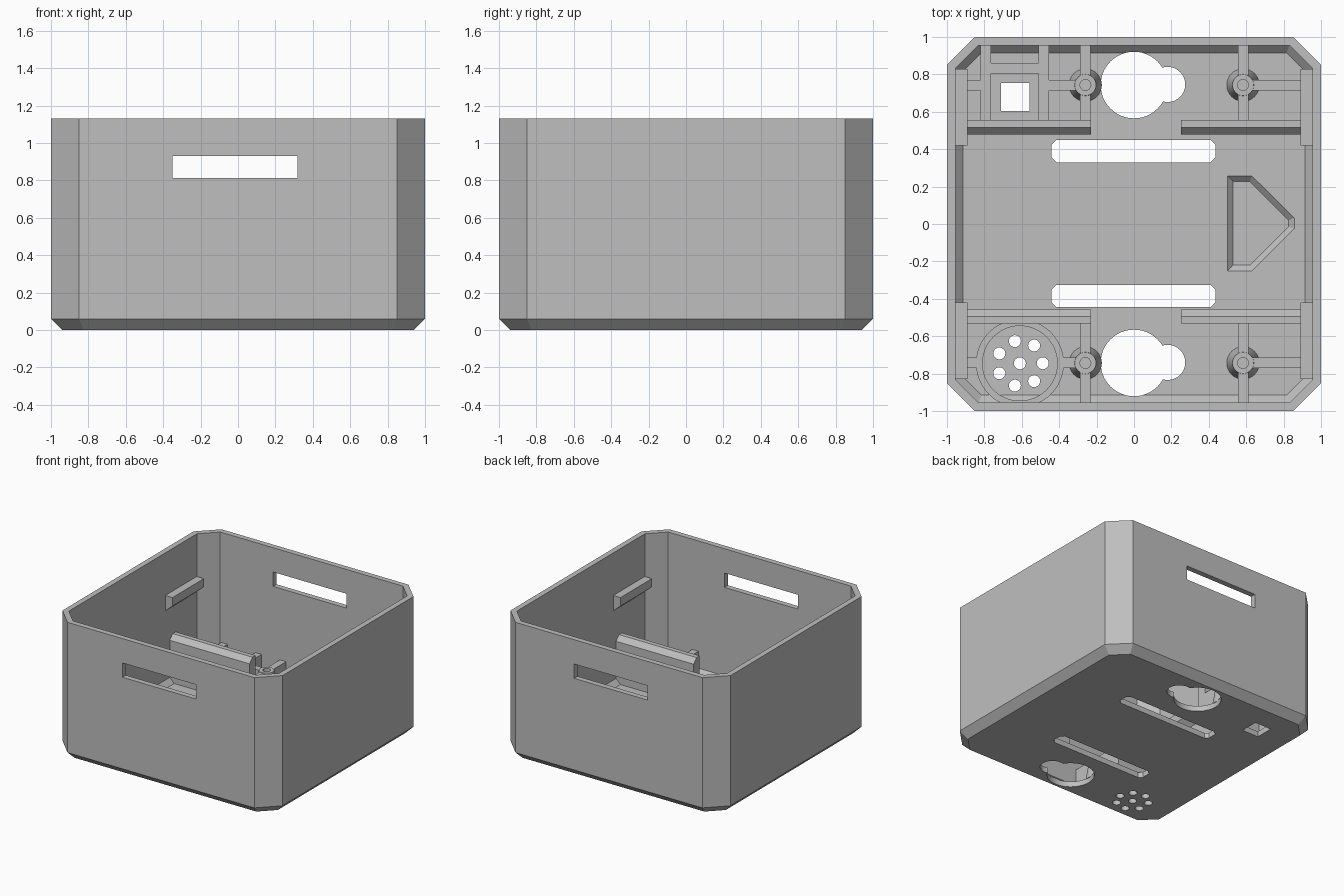
import bpy, bmesh
from math import cos, sin, pi, radians

cube = bpy.data.objects.get("Cube")
if cube:
    bpy.data.objects.remove(cube, do_unlink=True)

grey = bpy.data.materials.new("grey_plastic")
grey.use_nodes = True
colour = (0.52, 0.52, 0.52, 1)
grey.diffuse_color = colour
grey.node_tree.nodes["Principled BSDF"].inputs["Base Color"].default_value = colour

FLOOR, WALL, TOP = 0.045, 0.045, 1.13
ARM_TOP = 0.225
ARM = 0.028          # half width of a rib
POST_Y = 0.743


def loft(name, loops, closed=False):
    """Skin a list of equal-length point loops, capped unless closed."""
    bm = bmesh.new()
    rows = [[bm.verts.new(p) for p in loop] for loop in loops]
    pairs = list(zip(rows, rows[1:]))
    if closed:
        pairs.append((rows[-1], rows[0]))
    else:
        bm.faces.new(rows[0])
        bm.faces.new(rows[-1])
    n = len(rows[0])
    for a, b in pairs:
        for i in range(n):
            j = (i + 1) % n
            bm.faces.new((a[i], a[j], b[j], b[i]))
    bmesh.ops.recalc_face_normals(bm, faces=bm.faces)
    mesh = bpy.data.meshes.new(name)
    bm.to_mesh(mesh)
    bm.free()
    mesh.materials.append(grey)
    obj = bpy.data.objects.new(name, mesh)
    bpy.context.collection.objects.link(obj)
    return obj


def at_z(points, z):
    return [(x, y, z) for x, y in points]


def prism(name, points, z0, z1):
    return loft(name, [at_z(points, z0), at_z(points, z1)])


def rect(x0, x1, y0, y1):
    return [(x0, y0), (x1, y0), (x1, y1), (x0, y1)]


def cut_rect(x0, x1, y0, y1, c):
    return [(x0 + c, y0), (x1 - c, y0), (x1, y0 + c), (x1, y1 - c),
            (x1 - c, y1), (x0 + c, y1), (x0, y1 - c), (x0, y0 + c)]


def circle(x, y, r, n=32):
    return [(x + r * cos(2 * pi * i / n), y + r * sin(2 * pi * i / n)) for i in range(n)]


def octagon(inset, z):
    h = 1 - inset
    return at_z(cut_rect(-h, h, -h, h, 0.15 - 0.586 * inset), z)


def activate(obj):
    bpy.ops.object.select_all(action="DESELECT")
    obj.select_set(True)
    bpy.context.view_layer.objects.active = obj


def cut(obj, cutter):
    activate(obj)
    mod = obj.modifiers.new("cut", "BOOLEAN")
    mod.operation, mod.solver, mod.object = "DIFFERENCE", "EXACT", cutter
    bpy.ops.object.modifier_apply(modifier=mod.name)
    bpy.data.objects.remove(cutter, do_unlink=True)


def smooth(obj):
    activate(obj)
    bpy.ops.object.shade_smooth_by_angle(angle=radians(20))


# Hollow tray with chamfered corners and base
shell = loft("box_shell", [octagon(0.06, 0), octagon(0, 0.06), octagon(0, TOP)])
cut(shell, loft("cavity", [octagon(WALL + 0.04, FLOOR), octagon(WALL, FLOOR + 0.04),
                           octagon(WALL, TOP + 0.1)]))

# Slot through the front and back walls
cut(shell, loft("wall_slot", [[(x, y, z) for x, z in rect(-0.35, 0.317, 0.812, 0.93)]
                              for y in (-1.1, 1.1)]))

# Floor openings: long slots, keyholes, square window, speaker holes
for y in (0.39, -0.385):
    cut(shell, prism("floor_slot", cut_rect(-0.44, 0.435, y - 0.06, y + 0.06, 0.025), -0.1, 0.2))
for s in (1, -1):
    cut(shell, prism("keyhole", circle(0, s * POST_Y, 0.178, 48), -0.1, 0.2))
    cut(shell, prism("keyhole_end", circle(0.18, s * POST_Y + 0.003, 0.094), -0.1, 0.2))
cut(shell, prism("window", rect(-0.71, -0.56, 0.605, 0.755), -0.1, 0.2))
SPK = (-0.61, -0.745)
cut(shell, prism("speaker_hole", circle(*SPK, 0.032, 20), -0.1, 0.2))
for x, y in circle(*SPK, 0.122, 7):
    cut(shell, prism("speaker_hole", circle(x, y, 0.032, 20), -0.1, 0.2))

# Shallow pointed pocket in the floor
outer = [(0.5, -0.25), (0.63, -0.25), (0.857, -0.025), (0.857, 0.033), (0.63, 0.257), (0.5, 0.257)]
inner = [(0.53, -0.22), (0.62, -0.22), (0.827, -0.013), (0.827, 0.02), (0.62, 0.227), (0.53, 0.227)]
cut(shell, loft("pocket", [at_z(inner, 0.015), at_z(outer, FLOOR), at_z(outer, 0.1)]))
smooth(shell)

# Board rails with a chamfer on the side facing the middle
for s, near, name in ((1, 0.478, "back"), (-1, 0.456, "front")):
    far, mid = near + 0.077, near + 0.038
    profile = [(near, 0.03), (far, 0.03), (far, 0.43), (mid, 0.43), (near, 0.39)]
    for side, x0, x1 in (("right", -0.965, -0.23), ("left", 0.25, 0.965)):
        loft(f"{name}_{side}_rail", [[(x, s * y, z) for y, z in profile] for x in (x0, x1)])

# Retaining clips on the side walls, sloped underneath
clip = [(0.97, 0.64), (0.97, 0.78), (0.89, 0.78), (0.89, 0.71)]
for sx, side in ((-1, "right"), (1, "left")):
    for sy, name in ((1, "back"), (-1, "front")):
        loft(f"{name}_{side}_clip", [[(sx * x, sy * y, z) for x, z in clip] for y in (0.42, 0.828)])


def rib(name, x0, x1, y0, y1):
    prism(name, rect(x0, x1, y0, y1), 0.04, ARM_TOP)


# Tapered screw posts with ribs to rail, wall and neighbours
for sy, name in ((1, "back"), (-1, "front")):
    for px, side in ((-0.26, "right"), (0.583, "left")):
        cy = sy * POST_Y
        smooth(loft(f"{name}_{side}_post", [
            at_z(circle(px, cy, r), z) for r, z in
            ((0.088, 0.04), (0.057, 0.23), (0.029, 0.23), (0.029, 0.08))]))
        for a, b in ((0.045, 0.222), (-0.24, -0.045)):
            rib(f"{name}_{side}_post_rib", px - ARM, px + ARM,
                *sorted((cy + sy * a, cy + sy * b)))
    rib(f"{name}_left_side_rib", 0.628, 0.965, sy * POST_Y - ARM, sy * POST_Y + ARM)

# Ribs around the square window
for x in (-0.793, -0.483):
    rib("window_side_rib", x - ARM, x + ARM, 0.53, 0.965)
rib("window_cross_rib", -0.78, -0.5, 0.805, 0.86)
rib("window_outer_rib", -0.965, -0.8, POST_Y - ARM, POST_Y + ARM)
rib("window_post_rib", -0.48, -0.305, POST_Y - ARM, POST_Y + ARM)

# Round speaker holder with its ribs
smooth(loft("speaker_ring", [at_z(circle(*SPK, r, 48), z) for r, z in
                             ((0.235, 0.042), (0.235, ARM_TOP), (0.2, ARM_TOP), (0.2, 0.042))],
            closed=True))
rib("speaker_outer_rib", -0.965, -0.825, -POST_Y - ARM, -POST_Y + ARM)
rib("speaker_post_rib", -0.395, -0.305, -POST_Y - ARM, -POST_Y + ARM)
bpy.ops.object.select_all(action="DESELECT")
